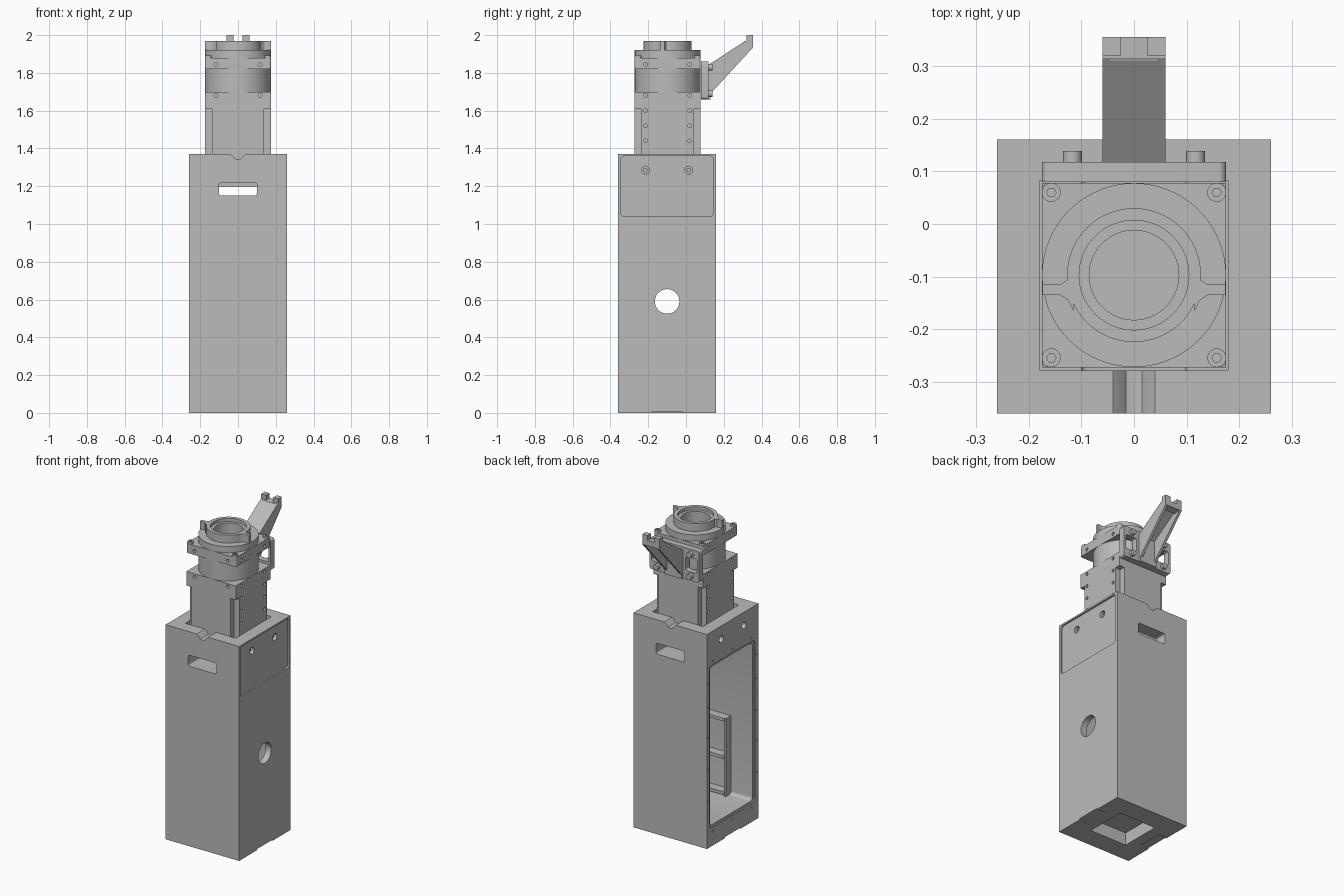
import bpy, bmesh, math
from mathutils import Vector

if "Cube" in bpy.data.objects:
    bpy.data.objects.remove(bpy.data.objects["Cube"], do_unlink=True)

grey = bpy.data.materials.new("machined grey")
grey.use_nodes = True
grey.diffuse_color = (0.5, 0.5, 0.5, 1)
grey.node_tree.nodes["Principled BSDF"].inputs["Base Color"].default_value = (0.5, 0.5, 0.5, 1)

CY = -0.097  # tower axis in y
SIDES = (-1, 1)


def prism(name, pts, axis, a, b):
    """Extrude a 2D outline along an axis from a to b."""
    place = {"X": lambda u, v: Vector((a, u, v)),
             "Y": lambda u, v: Vector((u, a, v)),
             "Z": lambda u, v: Vector((u, v, a))}[axis]
    step = Vector([(b - a) if axis == k else 0 for k in "XYZ"])
    bm = bmesh.new()
    face = bm.faces.new([bm.verts.new(place(u, v)) for u, v in pts])
    out = bmesh.ops.extrude_face_region(bm, geom=[face])
    bmesh.ops.translate(bm, vec=step, verts=[e for e in out["geom"] if isinstance(e, bmesh.types.BMVert)])
    bmesh.ops.recalc_face_normals(bm, faces=bm.faces)
    mesh = bpy.data.meshes.new(name)
    bm.to_mesh(mesh)
    bm.free()
    mesh.materials.append(grey)
    ob = bpy.data.objects.new(name, mesh)
    bpy.context.collection.objects.link(ob)
    return ob


def rect(u0, u1, v0, v1, r=0.0):
    """Rectangle outline, with rounded corners when r is given."""
    if not r:
        return [(u0, v0), (u1, v0), (u1, v1), (u0, v1)]
    pts = []
    corners = ((u1 - r, v1 - r), (u0 + r, v1 - r), (u0 + r, v0 + r), (u1 - r, v0 + r))
    for q, (u, v) in enumerate(corners):
        for k in range(6):
            t = math.pi / 2 * (q + k / 5)
            pts.append((u + r * math.cos(t), v + r * math.sin(t)))
    return pts


def circle(u, v, r, n=64):
    return [(u + r * math.cos(math.tau * k / n), v + r * math.sin(math.tau * k / n)) for k in range(n)]


def box(name, x0, x1, y0, y1, z0, z1):
    return prism(name, rect(x0, x1, y0, y1), "Z", z0, z1)


def cut(target, *cutters):
    for c in cutters:
        m = target.modifiers.new("cut", "BOOLEAN")
        m.operation, m.solver, m.object = "DIFFERENCE", "EXACT", c
        bpy.context.view_layer.objects.active = target
        bpy.ops.object.modifier_apply(modifier=m.name)
        bpy.data.objects.remove(c, do_unlink=True)


# Tall housing with its tower pocket, side cavity and carrying slot
body = box("housing", -0.26, 0.26, -0.36, 0.16, 0, 1.37)
cut(body,
    box("c", -0.178, 0.178, -0.278, 0.083, 1.195, 1.5),
    prism("c", rect(-0.31, 0.12, 0.13, 1.14, 0.02), "X", -0.3, 0.22),
    prism("c", rect(-0.325, 0.135, 0.115, 1.155, 0.025), "X", -0.3, -0.252),
    prism("c", rect(-0.1, 0.1, 1.15, 1.22, 0.012), "Y", -0.5, 0.5),
    prism("c", circle(-0.1, 0.59, 0.065), "X", 0.1, 0.4),
    prism("c", rect(-0.345, 0.145, 1.04, 1.36, 0.02), "X", 0.25, 0.4),
    box("c", -0.13, 0.13, -0.23, 0.03, -0.1, 0.08))

# Cable notches in the top rim
notch = [(-0.045, 1.4), (-0.04, 1.37), (-0.03, 1.362), (-0.015, 1.344), (0, 1.34),
         (0.015, 1.344), (0.03, 1.362), (0.04, 1.37), (0.045, 1.4)]
cut(body, prism("c", notch, "Y", -0.4, -0.25), prism("c", notch, "Y", 0.06, 0.2))

# Screw holes and shallow floor grooves on both sides
for s in SIDES:
    for y in (-0.215, 0.015):
        cut(body, prism("c", circle(y, 1.285, 0.021, 24), "X", s * 0.21, s * 0.3))
        bolt = prism("housing_bolt", circle(y, 1.285, 0.012, 16), "X", s * 0.205, s * 0.235)
    cut(body, box("c", min(s * 0.2, s * 0.3), max(s * 0.2, s * 0.3), -0.18, -0.02, -0.1, 0.007))

# Screws round the side opening
for z in (0.09, 1.175):
    for y in (-0.29, -0.1, 0.1):
        cut(body, prism("c", circle(y, z, 0.007, 12), "X", -0.3, -0.25))
for z in (0.3, 0.5, 0.7, 0.9, 1.05):
    for y in (-0.342, 0.148):
        cut(body, prism("c", circle(y, z, 0.006, 12), "X", -0.3, -0.25))

# Rack on the inside of the front wall
for s in SIDES:
    box("rack_rail", min(s * 0.085, s * 0.1), max(s * 0.085, s * 0.1), -0.312, -0.26, 0.13, 0.63)
for z in (0.14, 0.37, 0.61):
    box("rack_shelf", -0.09, 0.09, -0.312, -0.255, z, z + 0.02)

# Square column with notched corners and a full square head
W, N = 0.175, 0.138
plan = [(-W, -N), (-N, -N), (-N, -W), (N, -W), (N, -N), (W, -N),
        (W, N), (N, N), (N, W), (-N, W), (-N, N), (-W, N)]
column = prism("column", [(x, y + CY) for x, y in plan], "Z", 1.195, 1.612)
head = box("column_head", -W, W, CY - W, CY + W, 1.61, 1.70)
flange = prism("upper_flange", rect(-W, W, CY - W, CY + W, 0.012), "Z", 1.82, 1.88)
for part, heights in ((column, (1.44, 1.52, 1.6)), (head, (1.68,)), (flange, (1.845,))):
    for z in heights:
        for s in SIDES:
            for d in SIDES:
                cut(part, prism("c", circle(CY + d * 0.117, z, 0.01, 16), "X", s * 0.155, s * 0.2))
for part, z in ((head, 1.68), (flange, 1.845)):
    for d in SIDES:
        cut(part, prism("c", circle(d * 0.117, z, 0.01, 16), "Y", CY - 0.2, CY - 0.155))

# Flange corner screws
for sx in SIDES:
    for sy in SIDES:
        screw = prism("flange_screw", circle(sx * 0.157, CY + sy * 0.157, 0.018, 24), "Z", 1.87, 1.893)
        cut(screw, prism("c", circle(sx * 0.157, CY + sy * 0.157, 0.009, 6), "Z", 1.885, 1.92))

# Round barrel and stepped collar with two ears
barrel = prism("barrel", circle(0, CY, 0.1745, 96), "Z", 1.69, 1.92)
cut(barrel, prism("c", circle(0, CY, 0.085), "Z", 1.88, 2),
    prism("c", circle(0, CY, 0.025, 32), "Z", 1.85, 2))
collar = prism("collar", circle(0, CY, 0.127, 96), "Z", 1.919, 1.97)
cut(collar, prism("c", circle(0, CY, 0.085), "Z", 1.9, 2),
    prism("c", circle(0, CY, 0.104), "Z", 1.95, 2))
for s in SIDES:
    ear = [(0.115, 0.04), (0.125, 0.02), (0.14, 0.01), (0.174, 0.01),
           (0.174, -0.01), (0.14, -0.01), (0.125, -0.02), (0.115, -0.04)]
    prism("collar_ear", [(s * x, y - 0.125) for x, y in ear], "Z", 1.919, 1.97)

# Rear mounting plate with side windows and socket screws
plate = prism("rear_plate", rect(-W, W, 1.66, 1.86, 0.015), "Y", 0.08, 0.118)
for s in SIDES:
    u0, u1 = sorted((s * 0.08, s * 0.16))
    cut(plate, prism("c", rect(u0, u1, 1.715, 1.805, 0.012), "Y", 0.0, 0.2))
    for z in (1.69, 1.83):
        prism("plate_screw", circle(s * 0.117, z, 0.018, 24), "Y", 0.11, 0.139)

# Slanted arm: open channel underneath, forked tip
side = [(0.115, 1.66), (0.13, 1.66), (0.13, 1.69), (0.355, 1.935), (0.355, 1.97), (0.315, 1.97), (0.115, 1.84)]
for s in SIDES:
    prism("arm_rail", side, "X", s * 0.044, s * 0.06)
    prism("arm_prong", rect(0.32, 0.355, 1.935, 2.0), "X", s * 0.025, s * 0.06)
prism("arm_web", [(0.115, 1.815), (0.315, 1.945), (0.315, 1.97), (0.115, 1.84)], "X", -0.045, 0.045)
prism("arm_tip", [(0.31, 1.93), (0.355, 1.935), (0.355, 1.97), (0.31, 1.968)], "X", -0.045, 0.045)
box("arm_foot", -0.045, 0.045, 0.115, 0.13, 1.66, 1.83)

# Smooth the round surfaces, keep edges sharp
bpy.ops.object.select_all(action="DESELECT")
for ob in bpy.context.collection.objects:
    if ob.type == "MESH":
        ob.select_set(True)
        bpy.context.view_layer.objects.active = ob
bpy.ops.object.shade_smooth_by_angle(angle=math.radians(30))
